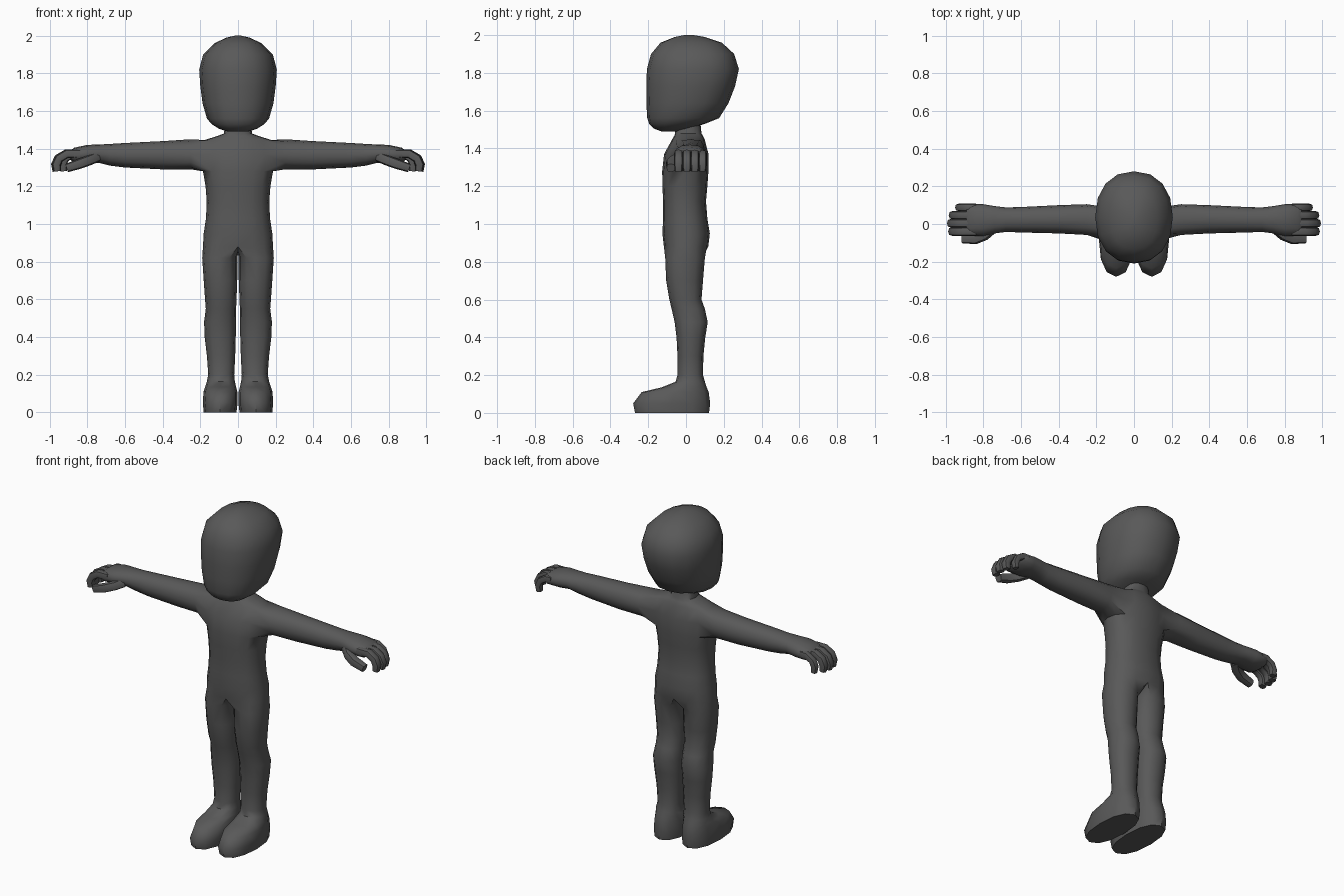
import bpy, bmesh, math
from mathutils import Vector

if "Cube" in bpy.data.objects:
    bpy.data.objects.remove(bpy.data.objects["Cube"])

grey = bpy.data.materials.new("dark grey")
grey.diffuse_color = (0.1, 0.1, 0.1, 1)
grey.use_nodes = True
grey.node_tree.nodes["Principled BSDF"].inputs["Base Color"].default_value = grey.diffuse_color


def ring(bm, n, centre, u, v, p=0.85):
    """Rounded loop of n vertices around centre with half axes u and v."""
    def power(t):
        return math.copysign(abs(t) ** p, t) if abs(t) > 1e-6 else 0.0
    c, u, v = Vector(centre), Vector(u), Vector(v)
    angles = [2 * math.pi * i / n for i in range(n)]
    return [bm.verts.new(c + u * power(math.cos(a)) + v * power(math.sin(a))) for a in angles]


def flat_ring(bm, n, z, x0, x1, y0, y1, p=0.85):
    return ring(bm, n, ((x0 + x1) / 2, (y0 + y1) / 2, z),
                ((x1 - x0) / 2, 0, 0), (0, (y1 - y0) / 2, 0), p)


def bridge(bm, a, b):
    """Join two loops of equal length with quads, at the best matching turn."""
    n = len(a)
    options = [[b[(s + d * i) % n] for i in range(n)] for s in range(n) for d in (1, -1)]
    b = min(options, key=lambda o: sum((p.co - q.co).length_squared for p, q in zip(a, o)))
    for i in range(n):
        j = (i + 1) % n
        bm.faces.new((a[i], a[j], b[j], b[i]))


def loft(bm, loops):
    for a, b in zip(loops, loops[1:]):
        bridge(bm, a, b)


def finish(bm, name, angle=50):
    bmesh.ops.recalc_face_normals(bm, faces=bm.faces)
    mesh = bpy.data.meshes.new(name)
    bm.to_mesh(mesh)
    bm.free()
    mesh.materials.append(grey)
    obj = bpy.data.objects.new(name, mesh)
    bpy.context.collection.objects.link(obj)
    bpy.ops.object.select_all(action='DESELECT')
    obj.select_set(True)
    bpy.context.view_layer.objects.active = obj
    bpy.ops.object.shade_smooth_by_angle(angle=math.radians(angle))


# Head: height, half width, front, back
HEAD = [(1.49, .05, -.13, -.04), (1.505, .10, -.17, .02), (1.53, .14, -.195, .10),
        (1.56, .165, -.205, .175), (1.64, .188, -.21, .225), (1.73, .20, -.21, .26),
        (1.82, .206, -.207, .28), (1.90, .185, -.185, .255), (1.96, .125, -.135, .19),
        (1.99, .06, -.06, .10), (2.0, .015, -.01, .04)]
bm = bmesh.new()
loops = [flat_ring(bm, 16, z, -w, w, f, b, 0.9) for z, w, f, b in HEAD]
loft(bm, loops)
bm.faces.new(loops[0])
bm.faces.new(loops[-1])
finish(bm, "head")

# Torso and neck: height, half width, front, back
TORSO = [(.88, .186, -.117, .118), (.95, .182, -.125, .126), (1.03, .17, -.121, .113),
         (1.12, .166, -.121, .106), (1.2, .172, -.125, .113), (1.28, .186, -.126, .119),
         (1.37, .192, -.116, .119), (1.445, .18, -.075, .10), (1.467, .11, -.062, .09),
         (1.48, .075, -.058, .082), (1.54, .066, -.055, .076)]
# Leg and foot: height, inner, outer, front, back
LEG = [(.82, .003, .19, -.11, .10), (.7, .004, .182, -.105, .09), (.6, .008, .175, -.088, .082),
       (.55, .01, .171, -.076, .10), (.48, .01, .18, -.06, .115), (.4, .012, .177, -.05, .102),
       (.3, .015, .165, -.045, .092), (.2, .02, .158, -.045, .09), (.165, .017, .165, -.055, .10),
       (.135, .01, .175, -.13, .11), (.11, .004, .183, -.235, .12), (.05, .002, .187, -.28, .128),
       (.0, .008, .182, -.27, .122)]
# Arm and palm: distance, top, bottom, front, back
ARM = [(.25, 1.45, 1.29, -.058, .105), (.4, 1.44, 1.29, -.05, .10), (.6, 1.43, 1.30, -.045, .09),
       (.68, 1.425, 1.31, -.042, .088), (.74, 1.422, 1.325, -.05, .095),
       (.80, 1.42, 1.32, -.063, .105), (.87, 1.405, 1.325, -.063, .108),
       (.89, 1.39, 1.34, -.05, .095)]
ROW = 5  # torso ring at the armpit; the shoulder opening spans two rows

bm = bmesh.new()
torso = [flat_ring(bm, 16, z, -w, w, f, b) for z, w, f, b in TORSO]
crotch = [bm.verts.new((0, y, z)) for y, z in ((.065, .855), (0, .845), (-.065, .855))]
for r in range(len(torso) - 1):
    for i in range(16):
        shoulder = r in (ROW, ROW + 1) and (i in (14, 15, 0, 1) or 6 <= i < 10)
        if not shoulder:
            j = (i + 1) % 16
            bm.faces.new((torso[r][i], torso[r][j], torso[r + 1][j], torso[r + 1][i]))
bm.faces.new(torso[-1])

for side, mid in ((1, 0), (-1, 8)):
    # Leg grown from half of the hip ring and the crotch
    step = side
    hip = [torso[0][(mid + step * k) % 16] for k in range(-4, 5)] + crotch
    leg = [flat_ring(bm, 12, z, side * a, side * b, f, k, 0.88) for z, a, b, f, k in LEG]
    loft(bm, [hip] + leg)
    bm.faces.new(leg[-1])
    # Arm grown from the shoulder opening
    cols = [(mid + k) % 16 for k in range(-2, 3)]
    opening = ([torso[ROW][c] for c in cols] + [torso[ROW + 1][cols[-1]]]
               + [torso[ROW + 2][c] for c in reversed(cols)] + [torso[ROW + 1][cols[0]]])
    arm = [ring(bm, 12, (side * x, (f + k) / 2, (t + b) / 2),
                (0, (k - f) / 2, 0), (0, 0, (t - b) / 2), 0.9) for x, t, b, f, k in ARM]
    loft(bm, [opening] + arm)
    bm.faces.new(arm[-1])
finish(bm, "body")


def digit(bm, path, radius, side):
    """Blunt finger following a bent path."""
    pts = [Vector((side * x, y, z)) for x, y, z in path]
    loops = []
    for i, p in enumerate(pts):
        t = (pts[min(i + 1, len(pts) - 1)] - pts[max(i - 1, 0)]).normalized()
        u = (Vector((0, 1, 0)) - t * t.y).normalized()
        r = radius * (0.85 if i == len(pts) - 1 else 1)
        loops.append(ring(bm, 8, p, u * r, t.cross(u) * r, 0.75))
    loft(bm, loops)
    bm.faces.new(loops[0])
    bm.faces.new(loops[-1])


# Four curled fingers: side position, reach, radius
bm = bmesh.new()
for side in (1, -1):
    for y, reach, r in ((-.04, -.006, .023), (.004, 0, .023), (.047, -.008, .022), (.088, -.04, .02)):
        digit(bm, [(.84, y, 1.372), (.915 + reach, y, 1.372), (.955 + reach, y, 1.348),
                   (.97 + reach, y, 1.315), (.965 + reach, y, 1.28)], r, side)
finish(bm, "fingers")

# Thumbs
bm = bmesh.new()
for side in (1, -1):
    digit(bm, [(.75, -.025, 1.355), (.79, -.06, 1.338), (.84, -.08, 1.32), (.91, -.08, 1.297)],
          .027, side)
finish(bm, "thumbs")
